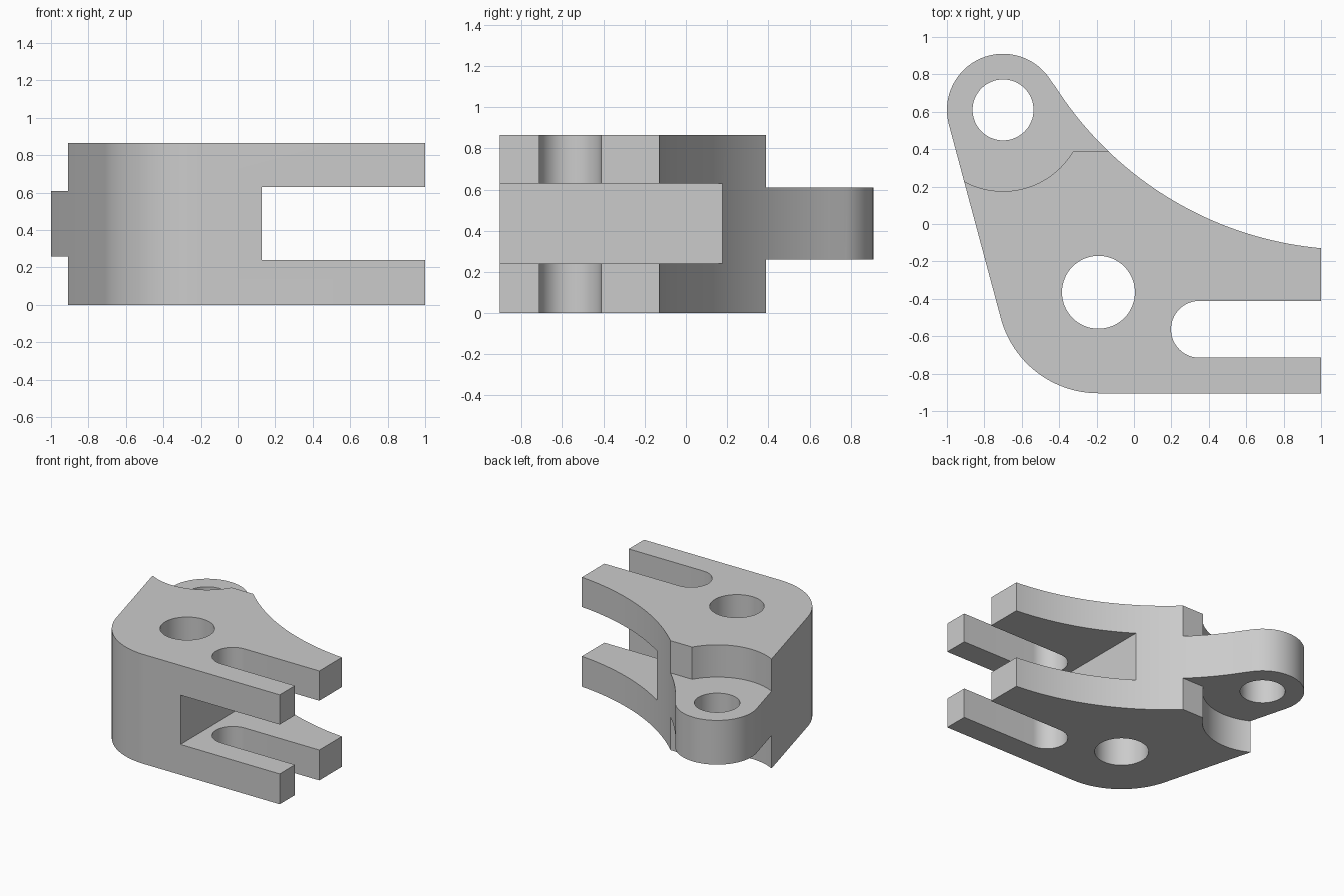
import bpy
import bmesh
from math import sin, cos, pi, atan2, radians

cube = bpy.data.objects.get("Cube")
if cube:
    bpy.data.objects.remove(cube, do_unlink=True)

HEIGHT = 0.865
EYE, EYE_R = (-0.70, 0.61), 0.30        # small lug
PIVOT, PIVOT_R = (-0.19, -0.365), 0.54  # large rounded corner
SWEEP, SWEEP_R = (1.17, 1.75), 1.887    # concave back edge

grey = bpy.data.materials.new("light grey")
grey.use_nodes = True
colour = (0.6, 0.6, 0.6, 1)
grey.diffuse_color = colour
grey.node_tree.nodes["Principled BSDF"].inputs["Base Color"].default_value = colour


def arc(centre, radius, start, end, steps=32):
    """Points along an arc, angles in radians."""
    angles = [start + (end - start) * i / steps for i in range(steps + 1)]
    return [(centre[0] + radius * cos(a), centre[1] + radius * sin(a)) for a in angles]


def prism(name, outline, bottom, top):
    """Extrude a flat outline between two heights."""
    bm = bmesh.new()
    face = bm.faces.new([bm.verts.new((x, y, bottom)) for x, y in outline])
    walls = bmesh.ops.extrude_face_region(bm, geom=[face])["geom"]
    verts = [v for v in walls if isinstance(v, bmesh.types.BMVert)]
    bmesh.ops.translate(bm, verts=verts, vec=(0, 0, top - bottom))
    bmesh.ops.recalc_face_normals(bm, faces=bm.faces)
    mesh = bpy.data.meshes.new(name)
    bm.to_mesh(mesh)
    bm.free()
    mesh.materials.append(grey)
    obj = bpy.data.objects.new(name, mesh)
    bpy.context.collection.objects.link(obj)
    return obj


def circle(centre, radius):
    return arc(centre, radius, 0, 2 * pi, 64)[:-1]


# Bracket body: lug, straight side, rounded corner, square end, concave sweep
side = radians(195)
lug = atan2(SWEEP[1] - EYE[1], SWEEP[0] - EYE[0])
sweep_end = atan2(-0.128 - SWEEP[1], 1 - SWEEP[0])
outline = arc(EYE, EYE_R, lug, side, 40)
outline += arc(PIVOT, PIVOT_R, side, 1.5 * pi, 24)
outline += [(1, -0.905)]
outline += arc(SWEEP, SWEEP_R, sweep_end, lug - pi, 40)[:-1]
body = prism("bracket_body", outline, 0, HEIGHT)

# Stepped relief that leaves the lug as a central tongue
relief = [(0.3, 0.388)] + arc(EYE, 0.435, atan2(-0.222, 0.374), -pi, 40)
relief += [(-1.135, 1.2), (0.3, 1.2)]

# Open round-ended slot through both fork plates
slot = [(1.2, -0.411)] + arc((0.35, -0.563), 0.152, pi / 2, 1.5 * pi) + [(1.2, -0.715)]

# Wide gap separating the fork plates
gap = [(0.129, -1.2), (1.2, -1.2), (1.2, 1), (0.129, 1)]

cutters = [
    prism("pivot_hole_cutter", circle(PIVOT, 0.195), -0.2, 1.1),
    prism("lug_hole_cutter", circle(EYE, 0.163), -0.2, 1.1),
    prism("upper_relief_cutter", relief, 0.61, 1.1),
    prism("lower_relief_cutter", relief, -0.2, 0.26),
    prism("fork_gap_cutter", gap, 0.24, 0.63),
    prism("fork_slot_cutter", slot, -0.2, 1.1),
]

bpy.ops.object.select_all(action='DESELECT')
body.select_set(True)
bpy.context.view_layer.objects.active = body
for cutter in cutters:
    cutter.hide_render = True
    cut = body.modifiers.new(cutter.name, 'BOOLEAN')
    cut.operation = 'DIFFERENCE'
    cut.solver = 'EXACT'
    cut.object = cutter
    bpy.ops.object.modifier_apply(modifier=cut.name)
    bpy.data.objects.remove(cutter, do_unlink=True)

bpy.ops.object.shade_smooth_by_angle(angle=radians(25))
